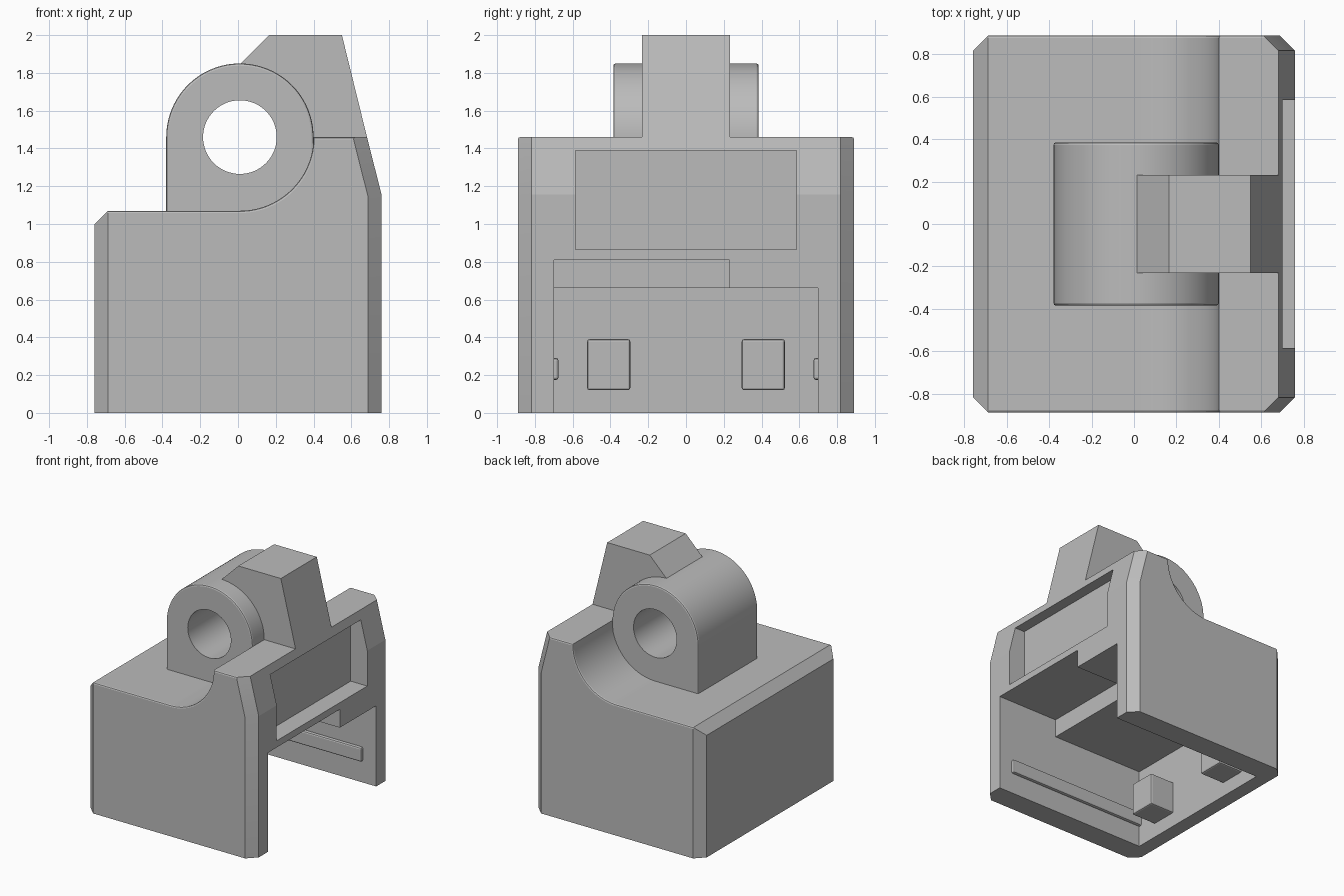
import bpy, bmesh
from math import cos, sin, pi, radians

cube = bpy.data.objects.get("Cube")
if cube:
    bpy.data.objects.remove(cube, do_unlink=True)

# One plain grey for everything
grey = bpy.data.materials.new("plain grey")
grey.use_nodes = True
colour = (0.5, 0.5, 0.5, 1)
grey.diffuse_color = colour
grey.node_tree.nodes["Principled BSDF"].inputs["Base Color"].default_value = colour

PX, PZ, R = 0.01, 1.46, 0.39      # pivot centre and outer radius
HALF_X, HALF_Y = 0.76, 0.89
CHAMFER, SOFT = 0.072, 0.012


def arc(a0, a1, n, r=R):
    angles = [radians(a0 + (a1 - a0) * i / n) for i in range(n + 1)]
    return [(PX + r * cos(a), PZ + r * sin(a)) for a in angles]


def prism(profile, y0, y1):
    """Extrude an x-z profile along y."""
    bm = bmesh.new()
    face = bm.faces.new([bm.verts.new((x, y0, z)) for x, z in profile])
    ext = bmesh.ops.extrude_face_region(bm, geom=[face])["geom"]
    moved = [v for v in ext if isinstance(v, bmesh.types.BMVert)]
    bmesh.ops.translate(bm, verts=moved, vec=(0, y1 - y0, 0))
    bmesh.ops.recalc_face_normals(bm, faces=bm.faces)
    return bm


def box(x0, x1, y0, y1, z0, z1):
    return prism([(x0, z0), (x1, z0), (x1, z1), (x0, z1)], y0, y1)


def bevel(bm, edges, width, segments=1):
    bmesh.ops.bevel(bm, geom=edges, offset=width, segments=segments,
                    profile=0.5, affect='EDGES', clamp_overlap=True)


def soften_rim(bm, min_z):
    """Round the edges around the front and back faces above min_z."""
    bm.normal_update()
    rim = [e for e in bm.edges
           if sum(v.co.z for v in e.verts) / 2 > min_z
           and any(abs(f.normal.y) > 0.99 for f in e.link_faces)
           and e.calc_face_angle(0) > radians(60)]
    bevel(bm, rim, SOFT, 2)


def make(name, bm):
    mesh = bpy.data.meshes.new(name)
    bm.to_mesh(mesh)
    bm.free()
    mesh.materials.append(grey)
    ob = bpy.data.objects.new(name, mesh)
    bpy.context.collection.objects.link(ob)
    return ob


def activate(ob):
    bpy.ops.object.select_all(action='DESELECT')
    ob.select_set(True)
    bpy.context.view_layer.objects.active = ob


def cut(ob, bm):
    cutter = make("cutter", bm)
    cutter.hide_render = True
    mod = ob.modifiers.new("cut", 'BOOLEAN')
    mod.operation, mod.solver, mod.object = 'DIFFERENCE', 'EXACT', cutter
    activate(ob)
    bpy.ops.object.modifier_apply(modifier=mod.name)
    bpy.data.objects.remove(cutter, do_unlink=True)


def smooth(ob):
    activate(ob)
    bpy.ops.object.shade_smooth_by_angle(angle=radians(12))


# Housing: stepped block with a concave groove and chamfered corners
profile = [(-HALF_X, 0), (-HALF_X, 1.07)] + arc(-90, 0, 24)
profile += [(0.683, PZ), (HALF_X, 1.155), (HALF_X, 0)]
bm = prism(profile, -HALF_Y, HALF_Y)
corners = []
for e in bm.edges:
    a, b = (v.co for v in e.verts)
    upright = abs(a.z - b.z) > 0.2 and min(abs(a.x), abs(b.x)) > 0.6
    left_top = max(a.x, b.x) < -0.7 and min(a.z, b.z) > 1
    if upright or left_top:
        corners.append(e)
bevel(bm, corners, CHAMFER)
soften_rim(bm, 1.03)
housing = make("housing", bm)

# Open cavity, its raised ceiling, and the shallow window recess
cut(housing, box(-0.64, 1, -0.70, 0.70, -0.2, 0.66))
cut(housing, box(0.20, 1, -0.70, 0.23, 0.3, 0.81))
cut(housing, box(0.61, 1, -0.585, 0.585, 0.865, 1.39))
smooth(housing)

# Pivot lug with a round through hole
bm = prism(arc(180, 0, 48) + [(PX + R, 0.95), (PX - R, 0.95)], -0.385, 0.385)
soften_rim(bm, 1)
lug = make("pivot_lug", bm)
cut(lug, prism(arc(0, 360, 64, 0.195)[:-1], -1, 1))
smooth(lug)

# Upright tab leaning against the lug
make("stop_tab", prism([(PX, 1.845), (0.165, 2), (0.55, 2), (0.683, PZ), (0.66, 1.42),
                        (0.3, 1.42), (0.22, 1.67), (PX, 1.75)], -0.232, 0.232))

# Guide ribs on the side walls and pegs on the rear wall
for side, s in (("right", -1), ("left", 1)):
    y0, y1 = sorted((s * 0.675, s * 0.72))
    bm = box(-0.66, 0.64, y0, y1, 0.175, 0.29)
    bevel(bm, bm.edges[:], SOFT, 2)
    make("guide_rib_" + side, bm)
    y0, y1 = sorted((s * 0.295, s * 0.523))
    bm = box(-0.66, -0.42, y0, y1, 0.12, 0.39)
    bevel(bm, bm.edges[:], SOFT, 2)
    make("peg_" + side, bm)
